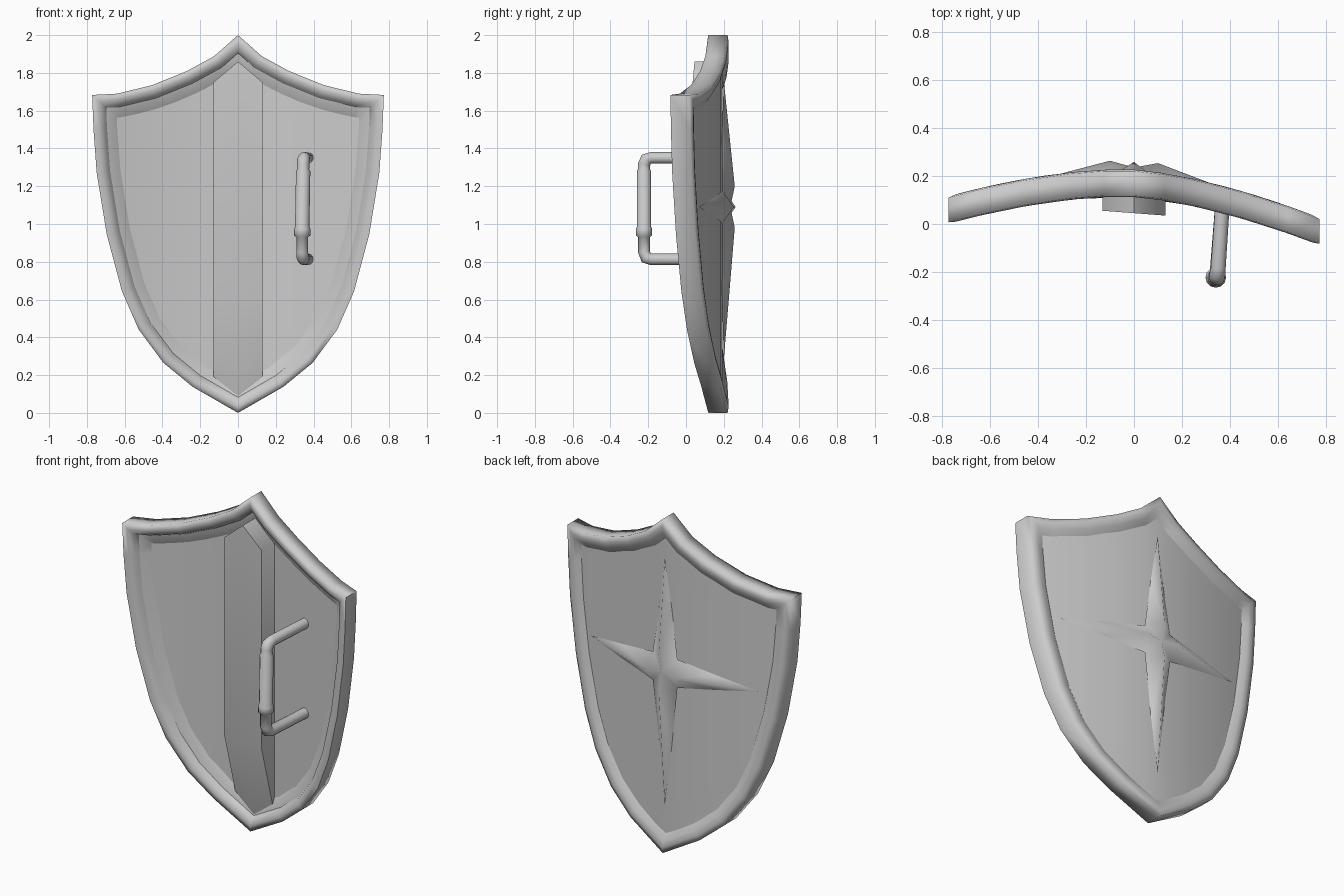
import bpy, bmesh, math
from mathutils import Vector

if "Cube" in bpy.data.objects:
    bpy.data.objects.remove(bpy.data.objects["Cube"])


def finish(bm, name, angle=35):
    bmesh.ops.recalc_face_normals(bm, faces=bm.faces)
    me = bpy.data.meshes.new(name)
    bm.to_mesh(me)
    bm.free()
    ob = bpy.data.objects.new(name, me)
    bpy.context.collection.objects.link(ob)
    bpy.ops.object.select_all(action='DESELECT')
    ob.select_set(True)
    bpy.context.view_layer.objects.active = ob
    bpy.ops.object.shade_smooth_by_angle(angle=math.radians(angle))
    return ob


def loft(bm, loops, closed=True, wrap=False):
    """Join rows of points with quads."""
    rows = [[bm.verts.new(p) for p in lp] for lp in loops]
    n = len(rows[0])
    pairs = list(zip(rows, rows[1:])) + ([(rows[-1], rows[0])] if wrap else [])
    for a, b in pairs:
        for i in range(n if closed else n - 1):
            j = (i + 1) % n
            bm.faces.new((a[i], a[j], b[j], b[i]))
    return rows


def bow(x):
    """Depth of the curved, slightly turned shield at x."""
    return 0.17 - 0.155 * (abs(x) / .77) ** 1.65 - 0.058 * x


# Shield outline, right half clockwise from the apex, then mirrored
half = [(0, 2), (.127, 1.888), (.27, 1.81), (.455, 1.735), (.64, 1.69), (.772, 1.683),
        (.765, 1.5), (.748, 1.27), (.695, .945), (.615, .645), (.525, .44), (.395, .265),
        (.24, .138), (0, 0)]
outline = [Vector(p) for p in half + [(-x, z) for x, z in half[-2:0:-1]]]


def inset(d):
    """Mitred inward offset of the outline."""
    out, n = [], len(outline)
    for i, p in enumerate(outline):
        a = (p - outline[i - 1]).normalized()
        b = (outline[(i + 1) % n] - p).normalized()
        na, nb = Vector((a.y, -a.x)), Vector((b.y, -b.x))
        out.append(p + (na + nb) * d / (1 + na.dot(nb)))
    return out


def ring(d, off):
    return [(p.x, bow(p.x) + off, p.y) for p in inset(d)]


# Softly shaded rim swept round the outline, wider at the back
bm = bmesh.new()
profile = [(0, -.052), (0, .05), (.03, .056), (.06, .047), (.108, .012),
           (.072, -.02), (.06, -.045), (.03, -.058)]
loft(bm, [ring(d, o) for d, o in profile], wrap=True)
finish(bm, "rim", 88)

# Sloping frame inside the rim on the front
bm = bmesh.new()
loft(bm, [ring(.06, -.022), ring(.078, -.02), ring(.13, .006)])
finish(bm, "inner_frame", 60)


def panel(name, d, off):
    """Curved sheet filling the outline at inset d."""
    pts = inset(d)[:len(half)]
    xmax = pts[5].x

    def height(chain, x):
        for a, b in zip(chain, chain[1:]):
            lo, hi = sorted((a, b), key=lambda p: p.x)
            if lo.x - 1e-6 <= x <= hi.x + 1e-6:
                return lo.y + (hi.y - lo.y) * (x - lo.x) / max(hi.x - lo.x, 1e-6)
        return chain[-1].y
    xs = sorted({round(p.x, 4) for p in pts if p.x < xmax} | {0.0, round(xmax - 1e-4, 4)})
    xs = [-x for x in xs[:0:-1]] + xs
    bm = bmesh.new()
    rows = []
    for x in xs:
        top = height(pts[:6], abs(x))
        bot = height(pts[5:][::-1], abs(x))
        rows.append([(x, bow(x) + off, bot + (top - bot) * k / 8) for k in range(9)])
    loft(bm, rows, closed=False)
    finish(bm, name)


panel("front_panel", .10, .004)
panel("back_panel", .09, .022)

# Raised vertical spine on the front, ramping into the panel at the bottom
bm = bmesh.new()
rows = []
w = .13
for y, z_side, z_mid in [(.045, 1.75, 1.86), (.045, .57, .57), (.15, .19, .09)]:
    rows.append([(-w, bow(-w) + .012, z_side), (-w, y + .01, z_side), (0, y, z_mid),
                 (w, y - .01, z_side), (w, bow(w) + .012, z_side), (0, bow(0) + .012, z_mid)])
rows = loft(bm, rows)
for r in (rows[0], rows[-1]):
    bm.faces.new((r[0], r[1], r[2], r[5]))
    bm.faces.new((r[5], r[2], r[3], r[4]))
finish(bm, "front_spine", 60)

# Four-pointed ornament on the back: dipped centre, one ridge per arm
bm = bmesh.new()
cz = 1.09


def star_vert(x, y, z):
    return bm.verts.new((x, y, cz + z))


centre = star_vert(0, .235, 0)
tips = [star_vert(x, bow(x) + .03, z) for x, z in [(.58, 0), (0, .67), (-.58, 0), (0, -.81)]]
peaks = [star_vert(x, .258 - .05 * x, z) for x, z in [(.1, 0), (0, .11), (-.1, 0), (0, -.11)]]
nooks = [star_vert(x, bow(x) + .032, z)
         for x, z in [(.085, .085), (-.085, .085), (-.085, -.085), (.085, -.085)]]
# points along each arm edge follow the curved panel
for i in range(4):
    for nook in (nooks[i], nooks[i - 1]):
        mid = nook.co.lerp(tips[i].co, .5)
        m = star_vert(mid.x, bow(mid.x) + .024, mid.z - cz)
        bm.faces.new((tips[i], peaks[i], m))
        bm.faces.new((m, peaks[i], nook))
        bm.faces.new((peaks[i], centre, nook))
bmesh.ops.remove_doubles(bm, verts=bm.verts, dist=.0005)
finish(bm, "back_star", 88)

# Bent handle with a thicker grip
path = [((.37, .115, 1.35), .03), ((.35, -.185, 1.35), .031), ((.347, -.21, 1.342), .034),
        ((.345, -.222, 1.315), .033), ((.345, -.222, 1.29), .032), ((.345, -.222, 1.28), .038),
        ((.34, -.222, .985), .038), ((.34, -.222, .975), .043), ((.34, -.222, .94), .043),
        ((.34, -.222, .93), .031), ((.34, -.222, .85), .031), ((.343, -.21, .822), .034),
        ((.347, -.185, .813), .031), ((.37, .115, .813), .03)]
pts = [Vector(p) for p, r in path]
loops = []
X = Vector((1, 0, 0))
for i, (p, r) in enumerate(path):
    t = pts[min(i + 1, len(pts) - 1)] - pts[max(i - 1, 0)]
    side = X.cross(t).normalized()
    loops.append([pts[i] + r * (math.cos(a) * X + math.sin(a) * side)
                  for a in (2 * math.pi * k / 12 for k in range(12))])
bm = bmesh.new()
rows = loft(bm, loops)
bm.faces.new(rows[0])
bm.faces.new(rows[-1])
finish(bm, "handle", 60)
